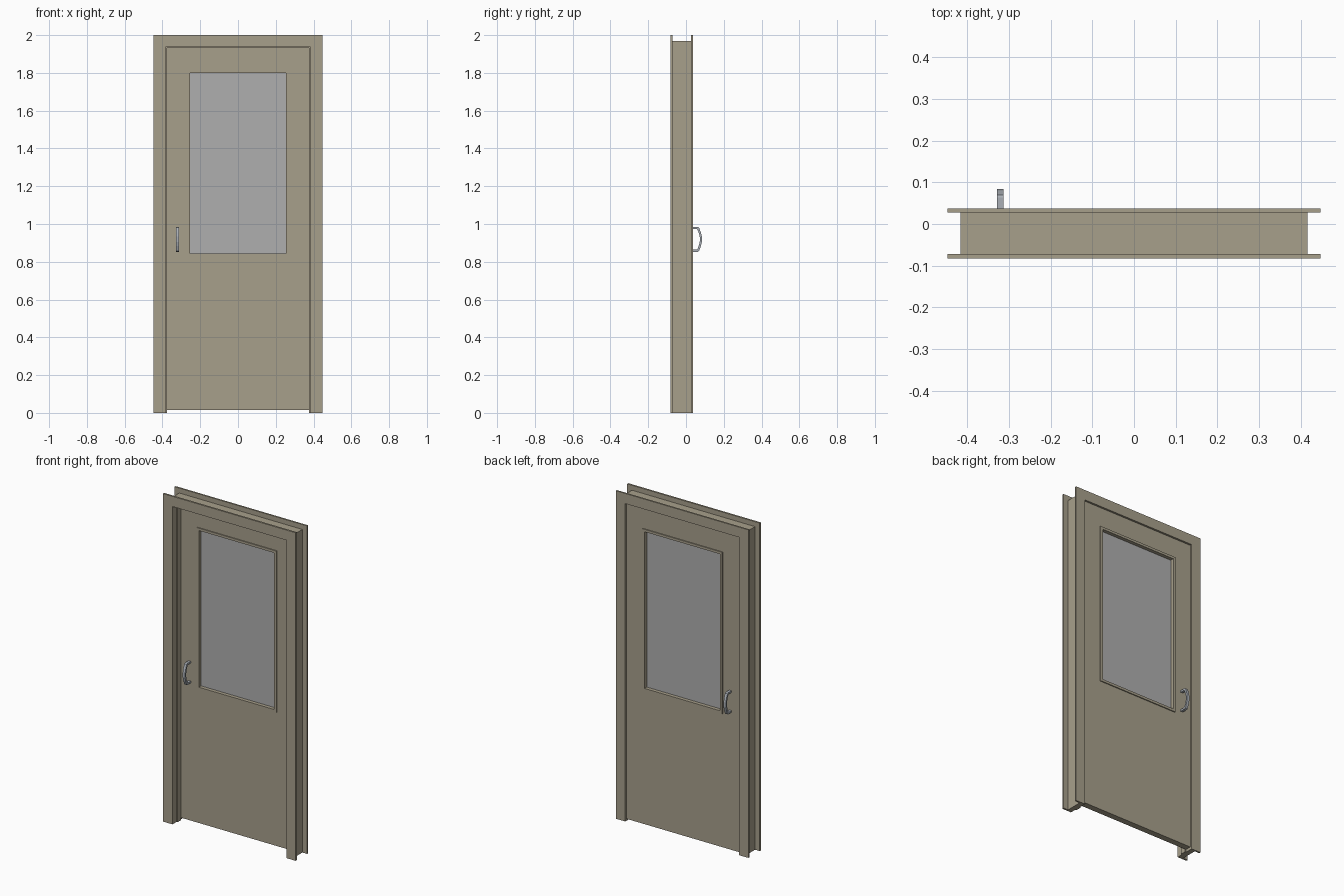
import bpy, bmesh

if "Cube" in bpy.data.objects:
    bpy.data.objects.remove(bpy.data.objects["Cube"])


def material(name, rgb):
    m = bpy.data.materials.new(name)
    m.diffuse_color = (*rgb, 1)
    m.use_nodes = True
    m.node_tree.nodes["Principled BSDF"].inputs["Base Color"].default_value = m.diffuse_color
    return m


PAINT = material("tan paint", (0.39, 0.35, 0.26))
GLASS = material("grey glass", (0.43, 0.43, 0.43))
METAL = material("handle metal", (0.40, 0.43, 0.47))


def finish(name, bm, mat):
    bmesh.ops.recalc_face_normals(bm, faces=bm.faces)
    me = bpy.data.meshes.new(name)
    bm.to_mesh(me)
    bm.free()
    me.materials.append(mat)
    ob = bpy.data.objects.new(name, me)
    bpy.context.collection.objects.link(ob)
    return ob


def strip(name, outer, inner, to3d, a, b, mat, closed=False):
    """Extrude the band between two matching outlines from depth a to b."""
    bm = bmesh.new()
    rows = [[bm.verts.new(to3d(p, d)) for p in line]
            for line, d in ((outer, a), (inner, a), (inner, b), (outer, b))]
    n = len(outer)
    for i in range(n if closed else n - 1):
        j = (i + 1) % n
        for r in range(4):
            s = (r + 1) % 4
            bm.faces.new((rows[r][i], rows[r][j], rows[s][j], rows[s][i]))
    if not closed:
        for i in (0, n - 1):
            bm.faces.new([row[i] for row in rows])
    return finish(name, bm, mat)


def front(p, y):
    return (p[0], y, p[1])


def arch(name, w_out, top_out, w_in, top_in, y0, y1):
    def line(w, t):
        return [(-w, 0), (-w, t), (w, t), (w, 0)]
    strip(name, line(w_out, top_out), line(w_in, top_in), front, y0, y1, PAINT)


def rect(w, z0, z1):
    return [(-w, z0), (-w, z1), (w, z1), (w, z0)]


def ring(name, outer, inner, y0, y1):
    strip(name, rect(*outer), rect(*inner), front, y0, y1, PAINT, True)


# Door frame: two casings, jamb between them, and door stop
arch("front_casing", 0.447, 2.0, 0.384, 1.938, -0.083, -0.072)
arch("jamb", 0.415, 1.97, 0.384, 1.938, -0.072, 0.027)
arch("back_casing", 0.447, 2.0, 0.384, 1.938, 0.027, 0.037)
arch("door_stop", 0.384, 1.938, 0.377, 1.931, -0.045, -0.010)

# Door leaf with window opening
ring("door_leaf", (0.381, 0.014, 1.935), (0.262, 0.837, 1.808), -0.009, 0.029)

# Window trim on both faces, and the pane
ring("front_window_trim", (0.269, 0.83, 1.815), (0.254, 0.845, 1.80), -0.015, 0.008)
ring("back_window_trim", (0.269, 0.83, 1.815), (0.254, 0.845, 1.80), 0.012, 0.035)
bm = bmesh.new()
bmesh.ops.create_cube(bm, size=1)
for v in bm.verts:
    v.co = (v.co.x * 0.515, 0.01 + v.co.y * 0.006, 1.3225 + v.co.z * 0.962)
finish("window_pane", bm, GLASS)

# Pull handles: bowed grip, one per face
half_out = [(0, 0.066), (0.034, 0.066), (0.040, 0.062), (0.050, 0.036), (0.055, 0.014)]
half_in = [(0, 0.055), (0.028, 0.055), (0.032, 0.051), (0.040, 0.030), (0.044, 0.012)]


def mirrored(half):
    return half + [(y, -z) for y, z in reversed(half)]


for name, face, sign in (("front_handle", -0.009, -1), ("back_handle", 0.029, 1)):
    strip(name, mirrored(half_out), mirrored(half_in),
          lambda p, x: (x, face + sign * p[0], 0.919 + p[1]), -0.328, -0.312, METAL)
